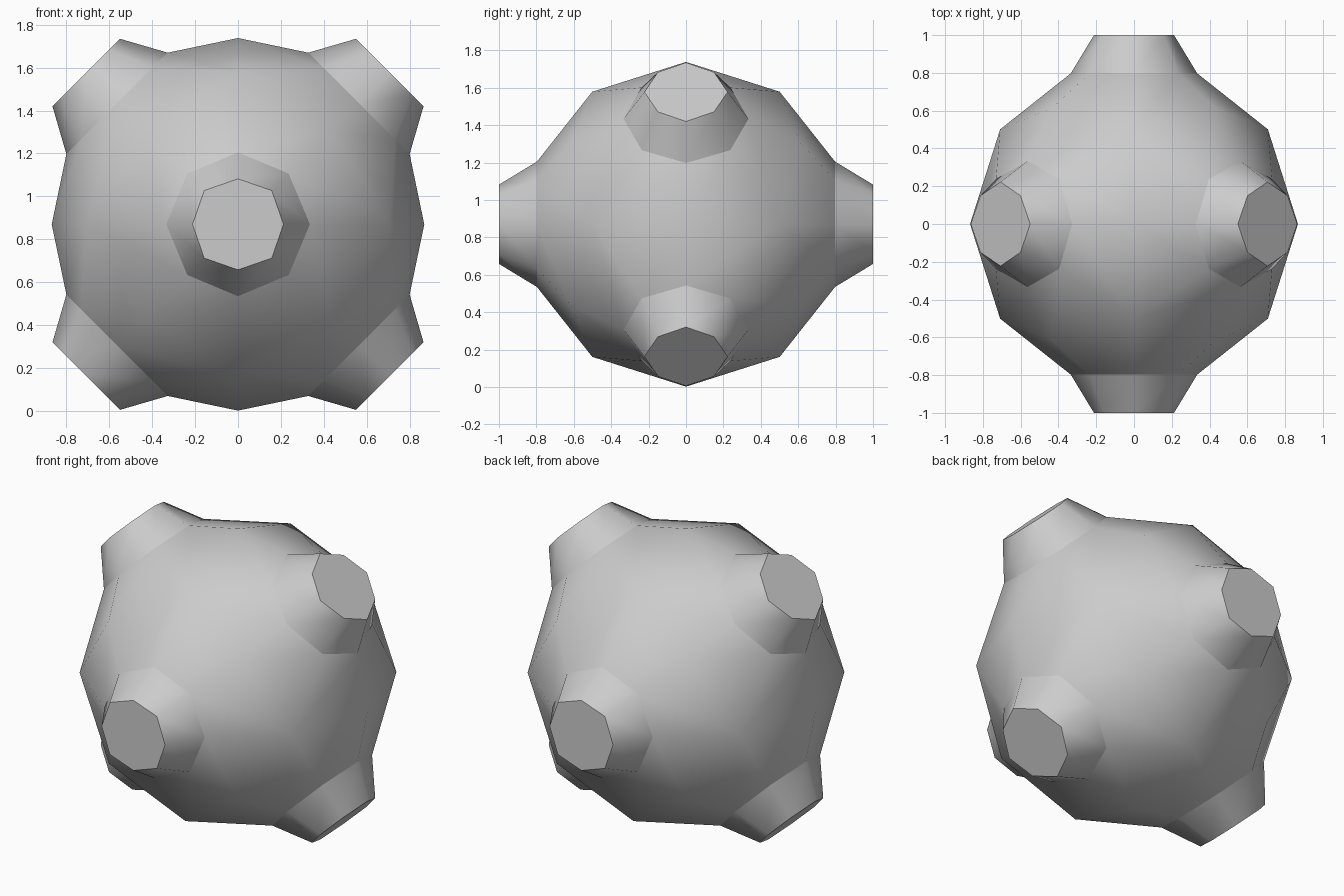
import bpy, bmesh
from math import pi, sin, cos
from mathutils import Vector, Matrix

if "Cube" in bpy.data.objects:
    bpy.data.objects.remove(bpy.data.objects["Cube"])

R = 0.868                      # body radius
bm = bmesh.new()
sharp = []                     # creased knob rims
tilt = Matrix.Rotation(pi / 4, 3, 'Y')


def ring(n, u, v, dist, r_edge, r_corner):
    pts = []
    for i in range(8):
        r = r_corner if i % 2 else r_edge
        a = i * pi / 4
        pts.append(bm.verts.new(tilt @ (n * dist + u * cos(a) * r + v * sin(a) * r)))
    return pts


def bridge(a, b):
    for i in range(8):
        j = (i + 1) % 8
        bm.faces.new((a[i], a[j], b[j], b[i]))


# One rounded cube side with its tapered octagonal knob, repeated six times
axes = [Vector(a) for a in ((1, 0, 0), (0, 1, 0), (0, 0, 1))]
for k in range(3):
    for s in (1, -1):
        n, u, v = axes[k] * s, axes[(k + 1) % 3], axes[(k + 2) % 3] * s
        # body patch border: edge midpoints and cube corners on the sphere
        border = []
        for i in range(8):
            a = i * pi / 4
            d = n + u * round(cos(a)) + v * round(sin(a))
            border.append(bm.verts.new(tilt @ (d.normalized() * R)))
        base = ring(n, u, v, 0.797, 0.334, 0.335)
        tip = ring(n, u, v, 1.0, 0.2225, 0.212)
        bridge(border, base)
        bridge(base, tip)
        bm.faces.new(tip)
        for loop in (base, tip):
            for i in range(8):
                sharp.append(bm.edges.get((loop[i], loop[(i + 1) % 8])))

for f in bm.faces:
    f.smooth = True
for e in sharp:
    e.smooth = False
bmesh.ops.remove_doubles(bm, verts=bm.verts, dist=0.001)
bmesh.ops.recalc_face_normals(bm, faces=bm.faces)
bmesh.ops.translate(bm, verts=bm.verts, vec=(0, 0, 0.87))

mesh = bpy.data.meshes.new("knobbed_ball")
bm.to_mesh(mesh)
bm.free()
ball = bpy.data.objects.new("knobbed_ball", mesh)
bpy.context.collection.objects.link(ball)
